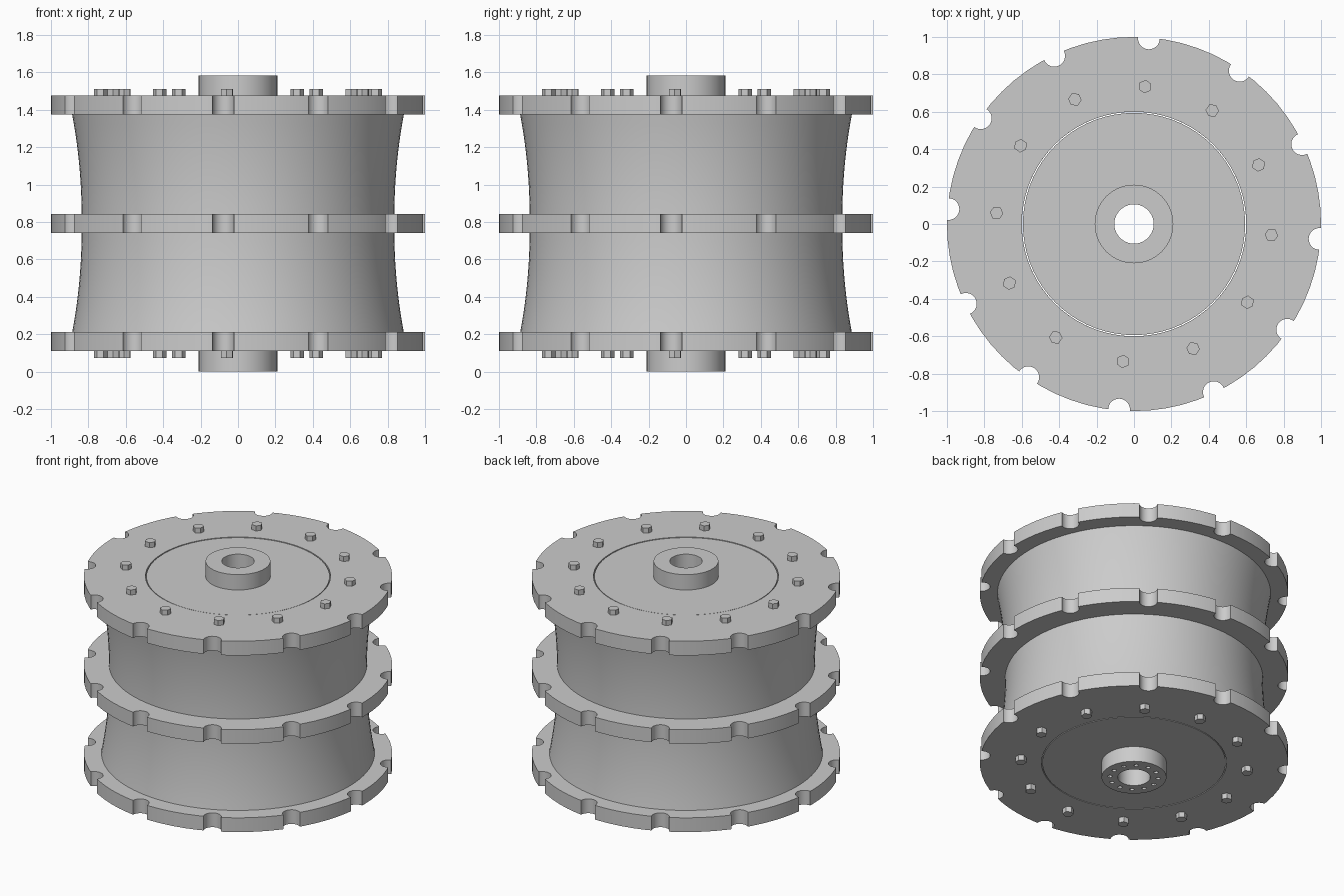
import bpy, bmesh
from math import radians, pi, cos, sin

cube = bpy.data.objects.get("Cube")
if cube:
    bpy.data.objects.remove(cube, do_unlink=True)

HEIGHT = 1.584
MID = HEIGHT / 2
COUNT = 12
START = radians(-4.6)

steel = bpy.data.materials.new("grey steel")
steel.use_nodes = True
grey = (0.6, 0.6, 0.6, 1)
steel.diffuse_color = grey
steel.node_tree.nodes["Principled BSDF"].inputs["Base Color"].default_value = grey


def finish(bm, name):
    bmesh.ops.recalc_face_normals(bm, faces=bm.faces)
    mesh = bpy.data.meshes.new(name)
    bm.to_mesh(mesh)
    bm.free()
    mesh.materials.append(steel)
    ob = bpy.data.objects.new(name, mesh)
    bpy.context.collection.objects.link(ob)
    return ob


def smooth(ob):
    bpy.ops.object.select_all(action="DESELECT")
    ob.select_set(True)
    bpy.context.view_layer.objects.active = ob
    bpy.ops.object.shade_smooth_by_angle(angle=radians(30))


def lathe(name, profile, segments):
    """Revolve a closed (radius, z) profile around the z axis."""
    bm = bmesh.new()
    rings = []
    for i in range(segments):
        a = 2 * pi * i / segments
        rings.append([bm.verts.new((r * cos(a), r * sin(a), z)) for r, z in profile])
    n = len(profile)
    for i, ring in enumerate(rings):
        after = rings[(i + 1) % segments]
        for j in range(n):
            k = (j + 1) % n
            bm.faces.new((ring[j], after[j], after[k], ring[k]))
    return finish(bm, name)


def pegs(name, ring_radius, radius, low, high, sides):
    """A ring of upright prisms, each turned to face outward."""
    bm = bmesh.new()
    for i in range(COUNT):
        a = START + 2 * pi * i / COUNT
        loops = []
        for z in (low, high):
            loops.append([bm.verts.new((
                ring_radius * cos(a) + radius * cos(a + 2 * pi * s / sides),
                ring_radius * sin(a) + radius * sin(a + 2 * pi * s / sides), z))
                for s in range(sides)])
        bm.faces.new(loops[0])
        bm.faces.new(loops[1])
        for s in range(sides):
            t = (s + 1) % sides
            bm.faces.new((loops[0][s], loops[0][t], loops[1][t], loops[1][s]))
    return finish(bm, name)


def cut(ob, cutter):
    mod = ob.modifiers.new("cut", "BOOLEAN")
    mod.operation = "DIFFERENCE"
    mod.solver = "EXACT"
    mod.object = cutter
    bpy.ops.object.select_all(action="DESELECT")
    ob.select_set(True)
    bpy.context.view_layer.objects.active = ob
    bpy.ops.object.modifier_apply(modifier=mod.name)


# Three notched flanges
notches = pegs("notch_cutter", 0.995, 0.058, -0.1, HEIGHT + 0.1, 24)
notches.hide_render = True
for name, low in (("bottom", 0.11), ("middle", MID - 0.051), ("top", 1.374)):
    high = low + 0.102
    flange = lathe(name + "_flange", [(0.6, low), (1, low), (1, high), (0.6, high)], 72)
    cut(flange, notches)
    smooth(flange)
bpy.data.objects.remove(notches, do_unlink=True)

# Two waisted drum walls, narrowest at the middle flange
for name, side in (("lower", -1), ("upper", 1)):
    steps = 10
    wall = []
    for i in range(steps + 1):
        t = i / steps
        wall.append((0.836 + 0.052 * t ** 2, MID + side * (0.04 + 0.55 * t)))
    wall += [(0.6, wall[-1][1]), (0.6, wall[0][1])]
    smooth(lathe(name + "_drum", wall, 96))

# Core with projecting hubs and a through bore
core = lathe("core_and_hubs", [
    (0.105, 0), (0.21, 0), (0.21, 0.11), (0.594, 0.11),
    (0.594, HEIGHT - 0.11), (0.21, HEIGHT - 0.11),
    (0.21, HEIGHT), (0.105, HEIGHT)], 72)
holes = pegs("hole_cutter", 0.157, 0.015, -0.05, 0.06, 12)
holes.hide_render = True
cut(core, holes)
bpy.data.objects.remove(holes, do_unlink=True)
smooth(core)

# Hexagonal bolt heads on both outer faces
pegs("top_bolts", 0.737, 0.036, HEIGHT - 0.12, HEIGHT - 0.072, 6)
pegs("bottom_bolts", 0.737, 0.036, 0.072, 0.12, 6)
